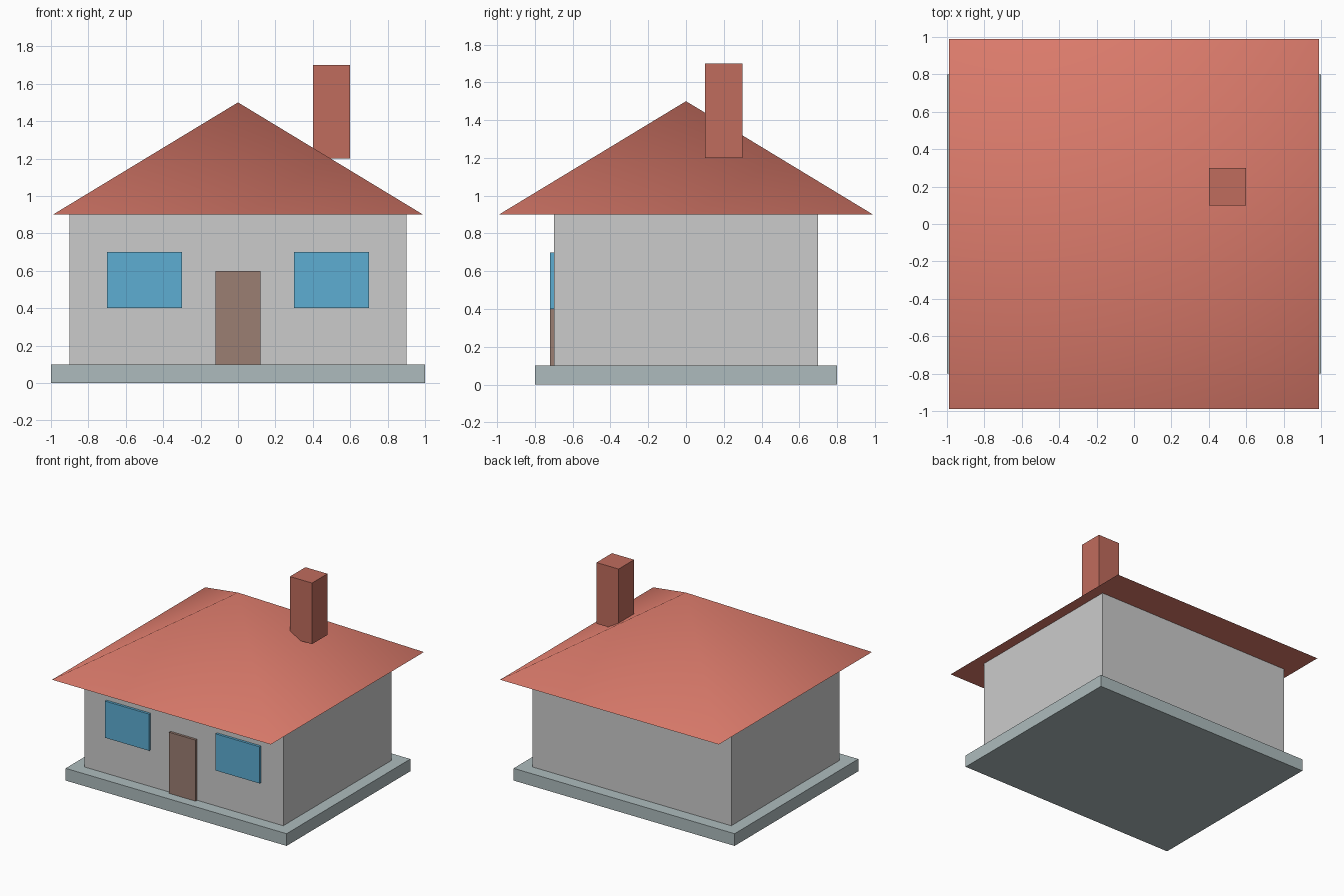
import bpy
from math import radians, sqrt

if "Cube" in bpy.data.objects:
    bpy.data.objects.remove(bpy.data.objects["Cube"])


def paint(obj, name, color):
    mat = bpy.data.materials.get(name) or bpy.data.materials.new(name)
    mat.diffuse_color = (*color, 1)
    mat.use_nodes = True
    mat.node_tree.nodes["Principled BSDF"].inputs["Base Color"].default_value = mat.diffuse_color
    obj.data.materials.append(mat)


def box(name, lo, hi, mat=None):
    center = [(a + b) / 2 for a, b in zip(lo, hi)]
    bpy.ops.mesh.primitive_cube_add(size=1, location=center)
    obj = bpy.context.object
    obj.name = name
    obj.scale = [b - a for a, b in zip(lo, hi)]
    bpy.ops.object.transform_apply(location=False, rotation=False, scale=True)
    if mat:
        paint(obj, *mat)
    return obj


STONE = ("stone", (0.42, 0.50, 0.51))
BRICK = ("brick", (0.53, 0.15, 0.11))
TILE = ("roof_tile", (0.72, 0.20, 0.15))
WOOD = ("wood", (0.33, 0.21, 0.17))
GLASS = ("glass", (0.11, 0.42, 0.65))

# Foundation slab and walls
box("foundation", (-1, -0.8, 0), (1, 0.8, 0.1), STONE)
box("walls", (-0.9, -0.7, 0.1), (0.9, 0.7, 0.9))

# Door and the pair of windows, standing slightly proud of the front wall
box("door", (-0.12, -0.72, 0.1), (0.12, -0.68, 0.6), WOOD)
for side, x in (("left", -0.5), ("right", 0.5)):
    box(f"window_{side}", (x - 0.2, -0.72, 0.4), (x + 0.2, -0.68, 0.7), GLASS)

# Four-sided hip roof: smooth slopes, sharp eaves
bpy.ops.mesh.primitive_cone_add(vertices=4, radius1=0.99 * sqrt(2), radius2=0,
                                depth=0.6, location=(0, 0, 1.2),
                                rotation=(0, 0, radians(45)))
roof = bpy.context.object
roof.name = "roof"
bpy.ops.object.transform_apply(location=False, rotation=True, scale=False)
bpy.ops.object.shade_smooth_by_angle(angle=radians(60))
paint(roof, *TILE)

# Chimney
box("chimney", (0.4, 0.1, 1.2), (0.6, 0.3, 1.7), BRICK)
